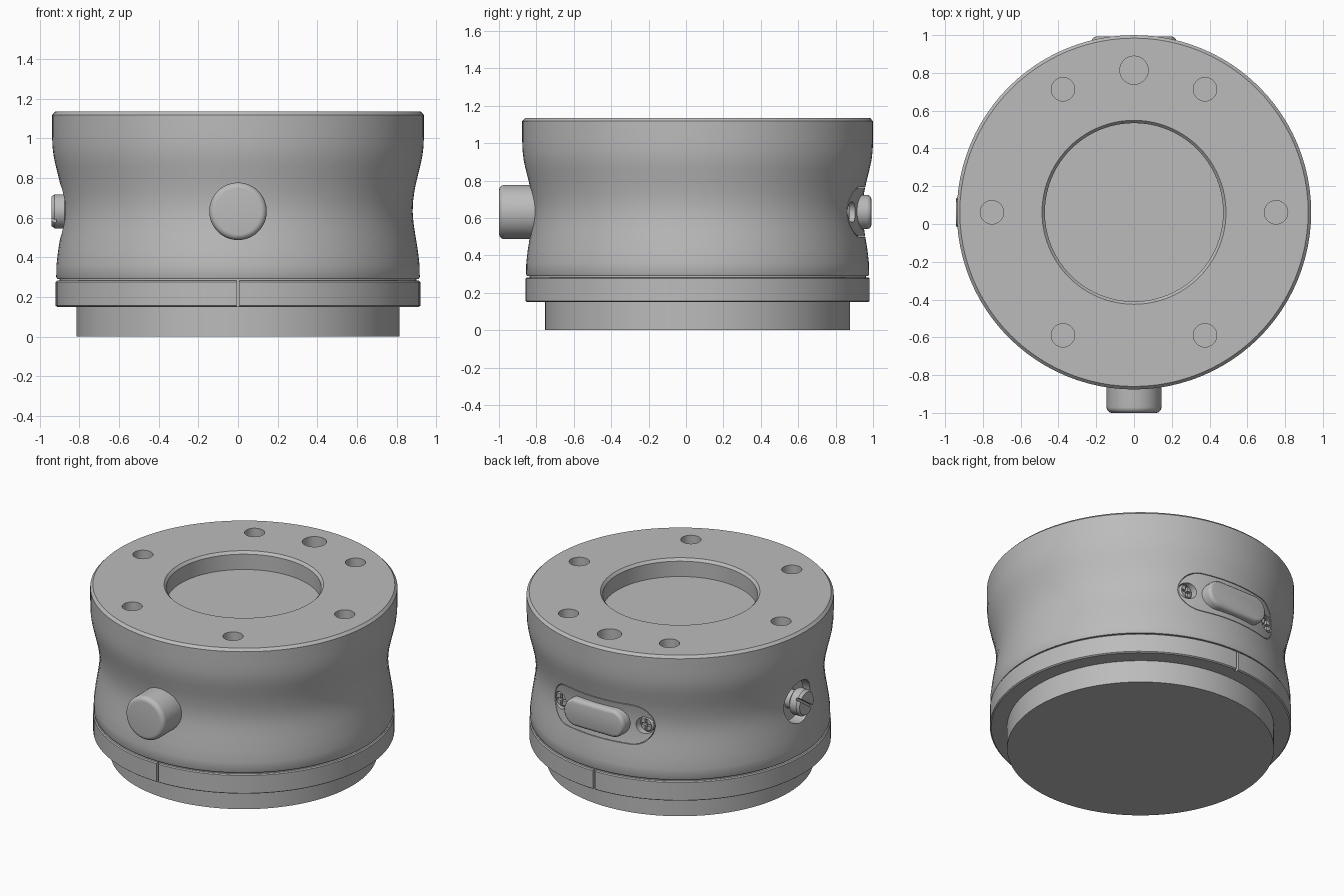
import bpy
import bmesh
from math import sin, cos, pi, radians
from mathutils import Matrix, Vector

if "Cube" in bpy.data.objects:
    bpy.data.objects.remove(bpy.data.objects["Cube"])

CENTRE = Vector((0, 0.062, 0))   # axis of the round body
MID = 0.632                      # height of the side fittings

metal = bpy.data.materials.new("satin grey metal")
metal.use_nodes = True
GREY = (0.5, 0.5, 0.5, 1)
metal.diffuse_color = GREY
metal.node_tree.nodes["Principled BSDF"].inputs["Base Color"].default_value = GREY

UP = Matrix()
FRONT = Matrix.Rotation(radians(90), 4, "X")
BACK = Matrix.Rotation(radians(-90), 4, "X")
RIGHT = Matrix.Rotation(radians(-90), 4, "Y")


def finish(name, bm, turn=UP, at=(0, 0, 0)):
    """Turn a bmesh into an object placed relative to the body axis."""
    bmesh.ops.recalc_face_normals(bm, faces=bm.faces)
    bm.transform(Matrix.Translation(CENTRE + Vector(at)) @ turn)
    mesh = bpy.data.meshes.new(name)
    bm.to_mesh(mesh)
    bm.free()
    mesh.materials.append(metal)
    ob = bpy.data.objects.new(name, mesh)
    bpy.context.collection.objects.link(ob)
    return ob


def lathe(name, profile, turn=UP, at=(0, 0, 0), steps=96):
    """Solid of revolution from (radius, height) pairs, closed at both ends."""
    bm = bmesh.new()
    rings = [[bm.verts.new((r * cos(2 * pi * i / steps), r * sin(2 * pi * i / steps), z))
              for i in range(steps)] for r, z in profile]
    for a, b in zip(rings, rings[1:]):
        for i in range(steps):
            j = (i + 1) % steps
            bm.faces.new((a[i], a[j], b[j], b[i]))
    bm.faces.new(rings[0])
    bm.faces.new(rings[-1])
    return finish(name, bm, turn, at)


def rod(name, r, low, high, turn=UP, at=(0, 0, 0), steps=32):
    return lathe(name, [(r, low), (r, high)], turn, at, steps)


def box(name, size, turn=UP, at=(0, 0, 0)):
    bm = bmesh.new()
    bmesh.ops.create_cube(bm, size=1)
    bmesh.ops.scale(bm, vec=size, verts=bm.verts)
    return finish(name, bm, turn, at)


def stadium(name, half_length, r, low, high, edge=0):
    """Long rounded slab facing the back, with an optional rounded outer edge."""
    bm = bmesh.new()
    layers = [(0, low), (0, high - edge)]
    if edge:
        layers += [(edge * (1 - cos(t)), high - edge * (1 - sin(t)))
                   for t in (pi / 6, pi / 3, pi / 2)]
    loops = []
    for inset, depth in layers:
        loop = []
        for side, start in ((1, -pi / 2), (-1, pi / 2)):
            for k in range(17):
                a = start + pi * k / 16
                loop.append(bm.verts.new((side * (half_length - r) + (r - inset) * cos(a),
                                          (r - inset) * sin(a), depth)))
        loops.append(loop)
    for a, b in zip(loops, loops[1:]):
        for i in range(len(a)):
            j = (i + 1) % len(a)
            bm.faces.new((a[i], a[j], b[j], b[i]))
    bm.faces.new(loops[0])
    bm.faces.new(loops[-1])
    return finish(name, bm, BACK, (0, 0, MID))


def boolean(ob, cutter, operation="DIFFERENCE"):
    """Apply a boolean, then discard the cutter."""
    cutter.hide_render = True
    mod = ob.modifiers.new("cut", "BOOLEAN")
    mod.object, mod.operation, mod.solver = cutter, operation, "EXACT"
    bpy.context.view_layer.objects.active = ob
    bpy.ops.object.modifier_apply(modifier=mod.name)
    bpy.data.objects.remove(cutter)


# Bottom plug and the split ring above it
rod("base_plug", 0.815, 0, 0.2, steps=96)
ring = lathe("split_ring", [(0.912, 0.15), (0.92, 0.156), (0.92, 0.276), (0.914, 0.282)])
for side in (-1, 1):
    boolean(ring, box("ring_gap", (0.015, 0.05, 0.3), at=(0, side * 0.92, 0.22)))
rod("ring_seat", 0.9, 0.27, 0.31, steps=96)

# Waisted body with a shallow central recess
outline = [(0.912, 0.29), (0.917, 0.3), (0.916, 0.36), (0.908, 0.43), (0.895, 0.51),
           (0.885, 0.575), (0.881, 0.63), (0.883, 0.68), (0.891, 0.74), (0.904, 0.8),
           (0.919, 0.86), (0.93, 0.91), (0.936, 0.96), (0.938, 1.02), (0.938, 1.118),
           (0.922, 1.135), (0.487, 1.135), (0.472, 1.118), (0.472, 1.015)]
body = lathe("waisted_body", outline)
plate = lathe("cover_plate", outline)

# Six bolt holes and one larger locating hole in the top
for k in range(6):
    a = k * pi / 3
    boolean(body, rod("bolt_hole", 0.062, 0.95, 1.3, at=(0.752 * cos(a), 0.752 * sin(a), 0)))
boolean(body, rod("locating_hole", 0.075, 0.95, 1.3, at=(0, 0.752, 0)))

# Flush cover plate at the back, cut to the body's own curve
boolean(body, stadium("plate_pocket", 0.374, 0.134, 0.7, 1.1))
boolean(plate, stadium("plate_blank", 0.37, 0.13, 0.705, 1.1), "INTERSECT")

# Cross-head screws sunk into the plate
for side, label in ((1, "left"), (-1, "right")):
    x = side * 0.315
    boolean(plate, rod("screw_hole", 0.055, 0.76, 1.1, BACK, (x, 0, MID)))
    screw = lathe(label + "_plate_screw", [(0.05, 0.75), (0.05, 0.8), (0.04, 0.812)],
                  BACK, (x, 0, MID), 32)
    for size in ((0.07, 0.04, 0.014), (0.014, 0.04, 0.07)):
        boolean(screw, box("cross_slot", size, at=(x, 0.81, MID)))

# Long push pad at the back
stadium("push_pad", 0.225, 0.092, 0.72, 0.93, 0.025)

# Slotted plug in a round pocket on the right
boolean(body, rod("plug_pocket", 0.14, 0.82, 1.2, RIGHT, (0, 0, MID), 48))
plug = lathe("slotted_plug", [(0.06, 0.8), (0.06, 0.865), (0.078, 0.868), (0.086, 0.876),
                              (0.086, 0.925), (0.074, 0.942)], RIGHT, (0, 0, MID), 48)
boolean(plug, box("plug_slot", (0.05, 0.3, 0.018), Matrix.Rotation(radians(35), 4, "X"),
                  (-0.94, 0, MID)))

# Round front button with a softened rim
rim = [(0.115 + 0.03 * cos(t), 1.032 + 0.03 * sin(t)) for t in (k * pi / 12 for k in range(7))]
lathe("front_button", [(0.145, 0.78)] + rim, FRONT, (0, 0, MID), 64)

# Smooth shading with sharp edges kept
bpy.ops.object.select_all(action="DESELECT")
for ob in bpy.context.collection.objects:
    if ob.type == "MESH":
        ob.select_set(True)
        bpy.context.view_layer.objects.active = ob
bpy.ops.object.shade_smooth_by_angle(angle=radians(30))
